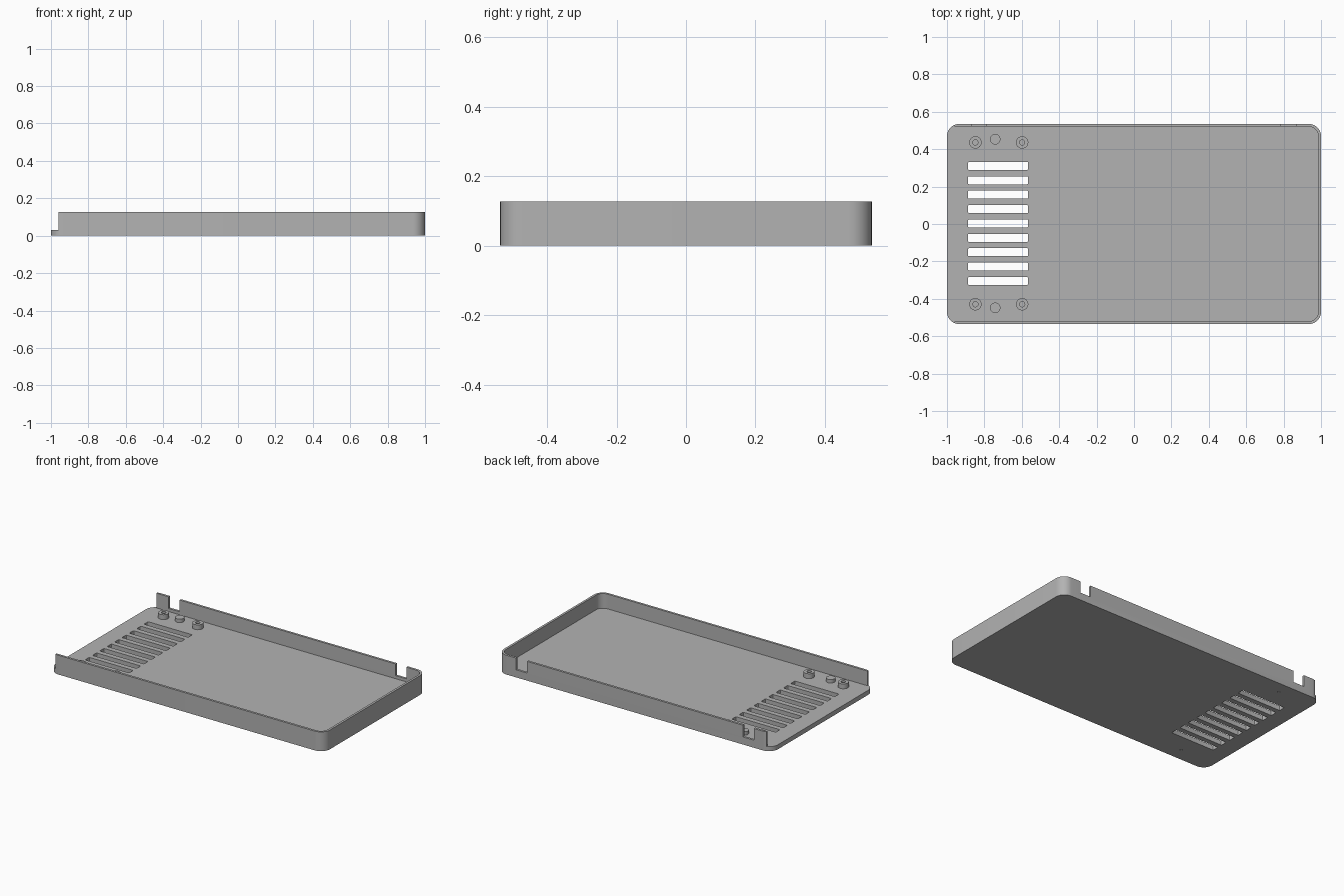
import bpy, bmesh, math

if "Cube" in bpy.data.objects:
    bpy.data.objects.remove(bpy.data.objects["Cube"])

W, D, H = 1.0, 0.535, 0.127      # half length, half depth, height
FLOOR, WALL, R = 0.03, 0.015, 0.065

plastic = bpy.data.materials.new("grey plastic")
plastic.diffuse_color = (0.45, 0.45, 0.45, 1)
plastic.use_nodes = True
plastic.node_tree.nodes["Principled BSDF"].inputs["Base Color"].default_value = plastic.diffuse_color


def rounded_rect(x0, x1, y0, y1, r_left, r_right, n=10):
    """Counter-clockwise outline with separate left and right corner radii."""
    pts = []
    for cx, cy, sx, sy, a, r in ((x1, y1, -1, -1, 0, r_right), (x0, y1, 1, -1, 90, r_left),
                                 (x0, y0, 1, 1, 180, r_left), (x1, y0, -1, 1, 270, r_right)):
        if r == 0:
            pts.append((cx, cy))
            continue
        for i in range(n + 1):
            t = math.radians(a + 90 * i / n)
            pts.append((cx + sx * r + r * math.cos(t), cy + sy * r + r * math.sin(t)))
    return pts


def circle(x, y, r, n=32):
    return [(x + r * math.cos(math.tau * i / n), y + r * math.sin(math.tau * i / n))
            for i in range(n)]


def prism(name, outlines, z0, z1):
    """Extrude one or more outlines from z0 up to z1."""
    bm = bmesh.new()
    for pts in outlines:
        face = bm.faces.new([bm.verts.new((x, y, z0)) for x, y in pts])
        top = bmesh.ops.extrude_face_region(bm, geom=[face])["geom"]
        bmesh.ops.translate(bm, vec=(0, 0, z1 - z0),
                            verts=[v for v in top if isinstance(v, bmesh.types.BMVert)])
    bmesh.ops.recalc_face_normals(bm, faces=bm.faces)
    mesh = bpy.data.meshes.new(name)
    bm.to_mesh(mesh)
    bm.free()
    mesh.materials.append(plastic)
    ob = bpy.data.objects.new(name, mesh)
    bpy.context.collection.objects.link(ob)
    return ob


def cut(ob, outlines, z0, z1):
    """Subtract extruded outlines and remove the helper."""
    cutter = prism("cutter", outlines, z0, z1)
    cutter.hide_render = True
    mod = ob.modifiers.new("cut", "BOOLEAN")
    mod.operation, mod.solver, mod.object = "DIFFERENCE", "EXACT", cutter
    bpy.context.view_layer.objects.active = ob
    bpy.ops.object.modifier_apply(modifier=mod.name)
    bpy.data.objects.remove(cutter)


def smooth(ob):
    bpy.ops.object.select_all(action="DESELECT")
    ob.select_set(True)
    bpy.context.view_layer.objects.active = ob
    bpy.ops.object.shade_smooth_by_angle(angle=math.radians(30))


def box(x0, x1, y0, y1):
    return rounded_rect(x0, x1, y0, y1, 0, 0)


# Tray shell: rounded block, hollowed, with an open left end
tray = prism("tray", [rounded_rect(-W, W, -D, D, R, R)], 0, H)
cut(tray, [rounded_rect(-W - 0.1, W - WALL, -D + WALL, D - WALL, 0, R - WALL)], FLOOR, H + 0.1)
cut(tray, [box(-W - 0.1, -0.96, -D - 0.1, D + 0.1)], FLOOR, H + 0.1)

# Notches in the back wall
cut(tray, [box(-0.87, -0.79, D - 0.05, D + 0.1), box(0.785, 0.865, D - 0.05, D + 0.1)],
    0.05, H + 0.1)

# Ventilation slots
slots = []
for i in range(-4, 5):
    y = 0.003 + 0.0769 * i
    slots.append(rounded_rect(-0.888, -0.566, y - 0.0215, y + 0.0215, 0.006, 0.006, 3))
cut(tray, slots, -0.1, H)

# Pilot holes under the solid pegs
pegs = [(-0.742, 0.453), (-0.742, -0.448)]
cut(tray, [circle(x, y, 0.008, 16) for x, y in pegs], -0.1, 0.025)
smooth(tray)

# Screw bosses with blind holes
bosses = [(x, y) for x in (-0.848, -0.598) for y in (0.436, -0.429)]
boss = prism("screw_bosses", [circle(x, y, 0.033) for x, y in bosses], FLOOR - 0.002, 0.062)
cut(boss, [circle(x, y, 0.014, 24) for x, y in bosses], FLOOR + 0.001, 0.1)
smooth(boss)

# Solid pegs
smooth(prism("solid_pegs", [circle(x, y, 0.028) for x, y in pegs], FLOOR - 0.002, 0.053))
